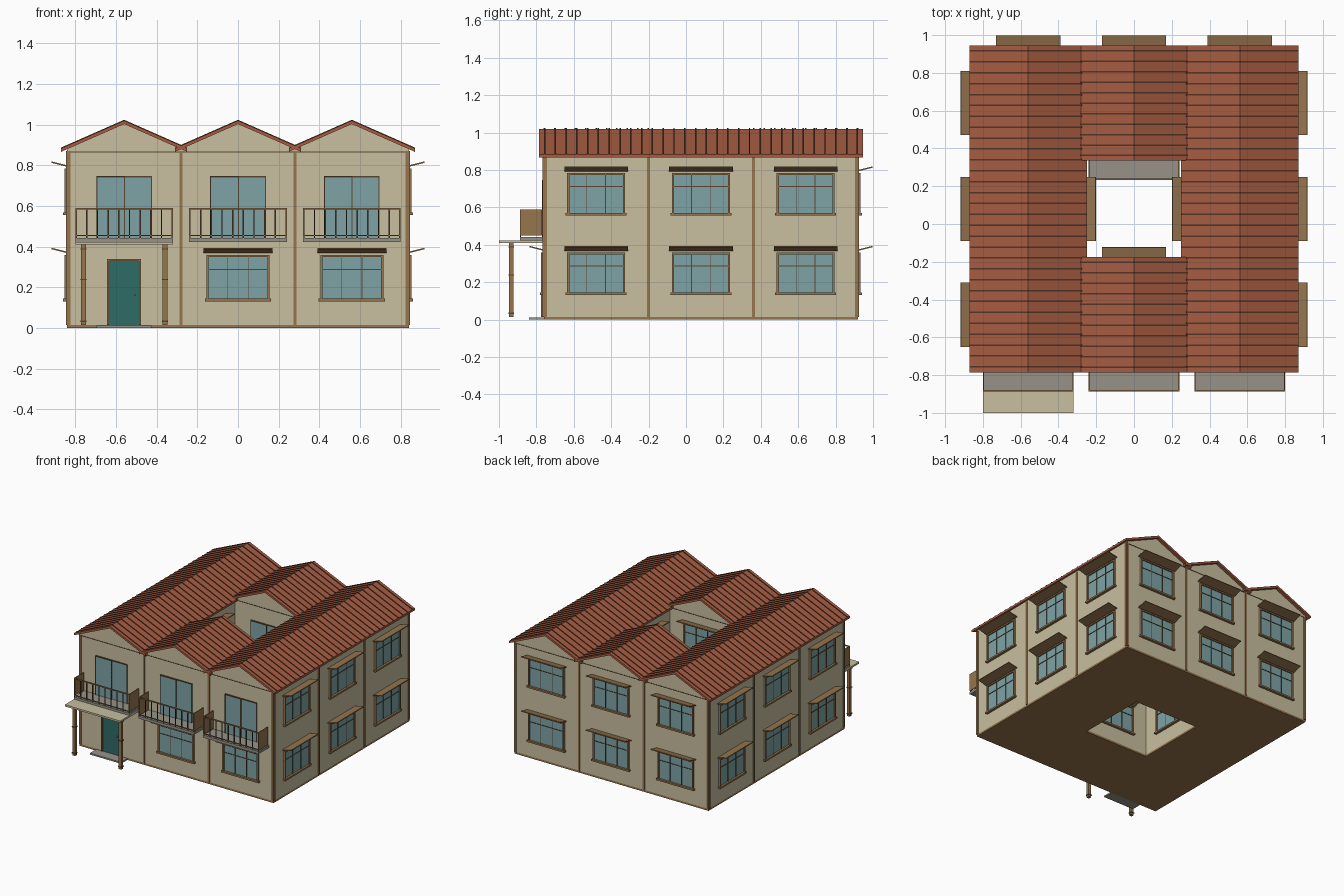
import bpy, bmesh, math
from mathutils import Matrix, Vector

cube = bpy.data.objects.get("Cube")
if cube:
    bpy.data.objects.remove(cube, do_unlink=True)


def material(name, rgb):
    m = bpy.data.materials.new(name)
    m.use_nodes = True
    m.diffuse_color = (*rgb, 1)
    bsdf = next(n for n in m.node_tree.nodes if n.type == 'BSDF_PRINCIPLED')
    bsdf.inputs["Base Color"].default_value = (*rgb, 1)
    bsdf.inputs["Roughness"].default_value = 0.8
    return m


PLASTER = material("cream plaster", (0.58, 0.52, 0.35))
TILE = material("terracotta tile", (0.39, 0.11, 0.055))
GROOVE = material("dark tile rib", (0.09, 0.035, 0.02))
WOOD = material("brown wood", (0.31, 0.18, 0.077))
DARK = material("dark wood", (0.10, 0.06, 0.03))
GLASS = material("blue glass", (0.21, 0.37, 0.38))
TEAL = material("teal door paint", (0.027, 0.147, 0.133))
STONE = material("grey stone", (0.31, 0.29, 0.25))


class Part:
    """Collects boxes and prisms of several materials into one mesh."""

    def __init__(self, name):
        self.name, self.bm, self.mats = name, bmesh.new(), []

    def paint(self, faces, mat):
        if mat not in self.mats:
            self.mats.append(mat)
        for f in faces:
            f.material_index = self.mats.index(mat)

    def box(self, mat, x, y, z, matrix=Matrix()):
        size = Vector((x[1] - x[0], y[1] - y[0], z[1] - z[0]))
        mid = Vector((sum(x), sum(y), sum(z))) / 2
        m = matrix @ Matrix.Translation(mid) @ Matrix.Diagonal((*size, 1))
        made = bmesh.ops.create_cube(self.bm, size=1, matrix=m)
        self.paint({f for v in made["verts"] for f in v.link_faces}, mat)

    def prism(self, mat, profile, y0, y1):
        a = [self.bm.verts.new((x, y0, z)) for x, z in profile]
        b = [self.bm.verts.new((x, y1, z)) for x, z in profile]
        n = len(a)
        faces = [self.bm.faces.new(a), self.bm.faces.new(b[::-1])]
        for i in range(n):
            j = (i + 1) % n
            faces.append(self.bm.faces.new((a[j], a[i], b[i], b[j])))
        self.paint(faces, mat)

    def mesh(self):
        bmesh.ops.recalc_face_normals(self.bm, faces=self.bm.faces)
        me = bpy.data.meshes.new(self.name)
        self.bm.to_mesh(me)
        self.bm.free()
        for m in self.mats:
            me.materials.append(m)
        return me

    def place(self, spots=((0, 0, 0, 0),)):
        me = self.mesh()
        for x, y, z, turn in spots:
            ob = bpy.data.objects.new(self.name, me)
            ob.location = (x, y, z)
            ob.rotation_euler.z = math.radians(turn)
            bpy.context.collection.objects.link(ob)


BAY, FRONT, BACK = 0.56, -0.76, 0.92
HALF = BAY / 2
COURT = (FRONT + BAY, BACK - BAY)
SLOPE, RIDGE, THICK, EAVE, OVER = 0.44, 1.02, 0.017, 0.31, 0.025
WINGS = {
    "right_wing": (-BAY, FRONT, BACK),
    "left_wing": (BAY, FRONT, BACK),
    "front_wing": (0, FRONT, COURT[0]),
    "back_wing": (0, COURT[1], BACK),
}


def chevron(x, top, thick, half):
    drop = SLOPE * half
    return [(x - half, top - drop), (x, top), (x + half, top - drop),
            (x + half, top - drop - thick), (x, top - thick), (x - half, top - drop - thick)]


# Gabled wings around the courtyard, with ribbed roofs
for name, (x, y0, y1) in WINGS.items():
    walls = Part(name + "_walls")
    peak = RIDGE - THICK + 0.002
    side = peak - SLOPE * HALF
    walls.prism(PLASTER, [(x - HALF, 0.015), (x + HALF, 0.015), (x + HALF, side),
                          (x, peak), (x - HALF, side)], y0, y1)
    walls.box(WOOD, (x - HALF, x + HALF), (y0, y1), (0, 0.015))
    for y, out in ((y0, -1), (y1, 1)):
        walls.box(DARK, (x - HALF, x + HALF), sorted((y, y + out * 0.003)), (0.864, 0.868))
    walls.place()

    roof = Part(name + "_roof")
    a, b = y0 - OVER, y1 + OVER
    roof.prism(TILE, chevron(x, RIDGE, THICK, EAVE), a, b)
    count = round((b - a) / 0.0575)
    step = (b - a) / count
    for i in range(count):
        y = a + (i + 0.5) * step
        roof.prism(GROOVE, chevron(x, RIDGE + 0.004, 0.006, EAVE), y - 0.004, y + 0.004)
    roof.place()

# Timber strips at the bay corners
strip = Part("corner_strip")
strip.box(WOOD, (-0.008, 0.008), (-0.006, 0.004), (0.015, 0.87))
edges_x = [-1.5 * BAY + 0.008, -HALF, HALF, 1.5 * BAY - 0.008]
edges_y = [FRONT + 0.008, COURT[0], COURT[1], BACK - 0.008]
strip.place([(x, FRONT, 0, 0) for x in edges_x] + [(x, BACK, 0, 180) for x in edges_x]
            + [(1.5 * BAY, y, 0, 90) for y in edges_y]
            + [(-1.5 * BAY, y, 0, -90) for y in edges_y])

# Window with frame, bars, sill and tilted awning, facing -y
window = Part("window")
W, LOW, HIGH, F = 0.155, 0.137, 0.36, 0.011
window.box(GLASS, (-W, W), (-0.004, 0.004), (LOW, HIGH))
for s in (-1, 1):
    window.box(WOOD, sorted((s * W, s * (W - F))), (-0.014, 0.004), (LOW, HIGH))
    window.box(DARK, (s * 0.05 - 0.002, s * 0.05 + 0.002), (-0.008, 0), (LOW, HIGH))
window.box(WOOD, (-W, W), (-0.014, 0.004), (HIGH - F, HIGH))
window.box(WOOD, (-W - 0.008, W + 0.008), (-0.02, 0.004), (LOW - 0.006, LOW + 0.007))
window.box(DARK, (-W, W), (-0.008, 0), (0.285, 0.289))
tilt = Matrix.Translation((0, 0, 0.368)) @ Matrix.Rotation(math.radians(-14), 4, 'X')
window.box(WOOD, (-0.17, 0.17), (-0.081, 0.004), (0, 0.007), tilt)

UPPER = 0.425
centres = (FRONT + HALF, (FRONT + BACK) / 2, BACK - HALF)
both = [(s * 1.5 * BAY, y, s * 90) for s in (-1, 1) for y in centres]
both += [(s * HALF, centres[1], -s * 90) for s in (-1, 1)]
both += [(x, BACK, 180) for x in (-BAY, 0, BAY)] + [(0, COURT[0], 180)]
spots = [(x, y, z, t) for x, y, t in both for z in (0, UPPER)]
spots += [(0, FRONT, 0, 0), (BAY, FRONT, 0, 0), (0, COURT[1], 0, 0)]
window.place(spots)

balconies = [(x, FRONT, 0, 0) for x in (-BAY, 0, BAY)] + [(0, COURT[1], 0, 0)]

# Two-leaf glazed balcony door
glazed = Part("balcony_door")
for x0, x1, out in ((-0.137, 0.004, 0.008), (-0.004, 0.137, 0.004)):
    glazed.box(GLASS, (x0, x1), (-out, 0.002), (0.44, 0.745))
    for x in (x0, x1 - 0.005):
        glazed.box(DARK, (x, x + 0.005), (-out - 0.003, 0), (0.44, 0.745))
    glazed.box(DARK, (x0, x1), (-out - 0.003, 0), (0.74, 0.747))
glazed.place(balconies)

# Balcony slab, solid end panels and front railing
balcony = Part("balcony")
B, D = 0.24, 0.128
balcony.box(STONE, (-B, B), (-D, 0), (0.422, 0.442))
for s in (-1, 1):
    balcony.box(WOOD, sorted((s * B, s * (B - 0.006))), (-D, -0.01), (0.45, 0.59))
balcony.box(WOOD, (-B, B), (-D, -D + 0.008), (0.582, 0.59))
balcony.box(WOOD, (-B, B), (-D, -D + 0.006), (0.452, 0.457))
for i in range(10):
    x = -B + 0.004 + i * (2 * B - 0.008) / 9
    balcony.box(DARK, (x - 0.003, x + 0.003), (-D + 0.001, -D + 0.007), (0.442, 0.584))
balcony.place(balconies)

# Entrance door with frame and knob
door = Part("entrance_door")
door.box(TEAL, (-0.078, 0.078), (-0.006, 0.002), (0.015, 0.332))
for s in (-1, 1):
    door.box(WOOD, sorted((s * 0.074, s * 0.084)), (-0.014, 0.002), (0.015, 0.34))
door.box(WOOD, (-0.084, 0.084), (-0.014, 0.002), (0.33, 0.34))
door.box(STONE, (0.048, 0.056), (-0.016, 0), (0.158, 0.166))
door.place([(-BAY, FRONT, 0, 0)])

# Porch canopy on two banded posts, with a door step
porch = Part("porch")
porch.box(PLASTER, (-B, B), (-0.24, 0), (0.41, 0.424))
porch.box(STONE, (-0.135, 0.135), (-0.08, 0), (0, 0.012))
for s in (-1, 1):
    x, y = s * 0.2, -0.175
    porch.box(WOOD, (x - 0.012, x + 0.012), (y - 0.012, y + 0.012), (0.015, 0.41))
    for z in (0.03, 0.235, 0.385):
        porch.box(DARK, (x - 0.015, x + 0.015), (y - 0.015, y + 0.015), (z, z + 0.007))
porch.place([(-BAY, FRONT, 0, 0)])
